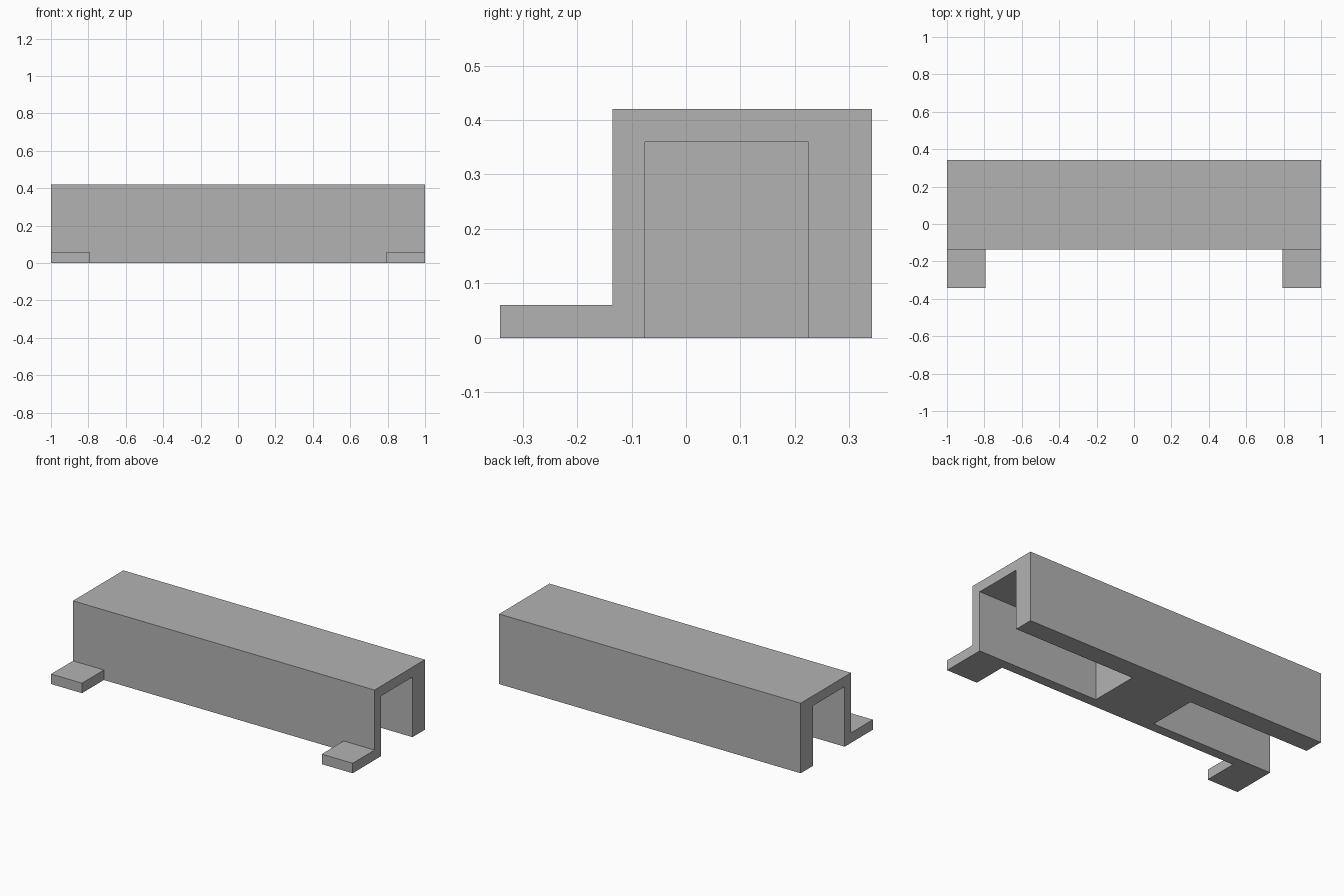
import bpy
import bmesh

cube = bpy.data.objects.get("Cube")
if cube:
    bpy.data.objects.remove(cube, do_unlink=True)

# Single grey material
GREY = (0.45, 0.45, 0.45, 1.0)
grey = bpy.data.materials.new("plain grey")
grey.use_nodes = True
grey.diffuse_color = GREY
grey.node_tree.nodes["Principled BSDF"].inputs["Base Color"].default_value = GREY

# Shared dimensions
FRONT, BACK = -0.135, 0.342
INNER_FRONT, INNER_BACK = -0.075, 0.225
HEIGHT, CEILING = 0.42, 0.36
TAB_FRONT, TAB_TOP, TAB_INNER = -0.342, 0.06, 0.795


def extrude_along_x(name, profile, x_min, x_max):
    """Extrude a closed (y, z) profile between two x positions."""
    bm = bmesh.new()
    base = bm.faces.new([bm.verts.new((x_min, y, z)) for y, z in profile])
    result = bmesh.ops.extrude_face_region(bm, geom=[base], use_keep_orig=True)
    moved = [v for v in result["geom"] if isinstance(v, bmesh.types.BMVert)]
    bmesh.ops.translate(bm, verts=moved, vec=(x_max - x_min, 0, 0))
    bmesh.ops.recalc_face_normals(bm, faces=bm.faces)
    mesh = bpy.data.meshes.new(name)
    bm.to_mesh(mesh)
    bm.free()
    mesh.materials.append(grey)
    obj = bpy.data.objects.new(name, mesh)
    bpy.context.collection.objects.link(obj)
    return obj


def rectangle(y0, y1, z0, z1):
    return [(y0, z0), (y1, z0), (y1, z1), (y0, z1)]


# Long channel, open underneath and at both ends
extrude_along_x("channel", [
    (FRONT, 0), (INNER_FRONT, 0), (INNER_FRONT, CEILING), (INNER_BACK, CEILING),
    (INNER_BACK, 0), (BACK, 0), (BACK, HEIGHT), (FRONT, HEIGHT)], -1, 1)

# Solid block filling the middle of the channel
extrude_along_x("centre_block", rectangle(INNER_FRONT, INNER_BACK, 0, CEILING), -0.2, 0.2)

# Mounting tabs at the front corners
tab = rectangle(TAB_FRONT, FRONT, 0, TAB_TOP)
extrude_along_x("left_tab", tab, TAB_INNER, 1)
extrude_along_x("right_tab", tab, -1, -TAB_INNER)
